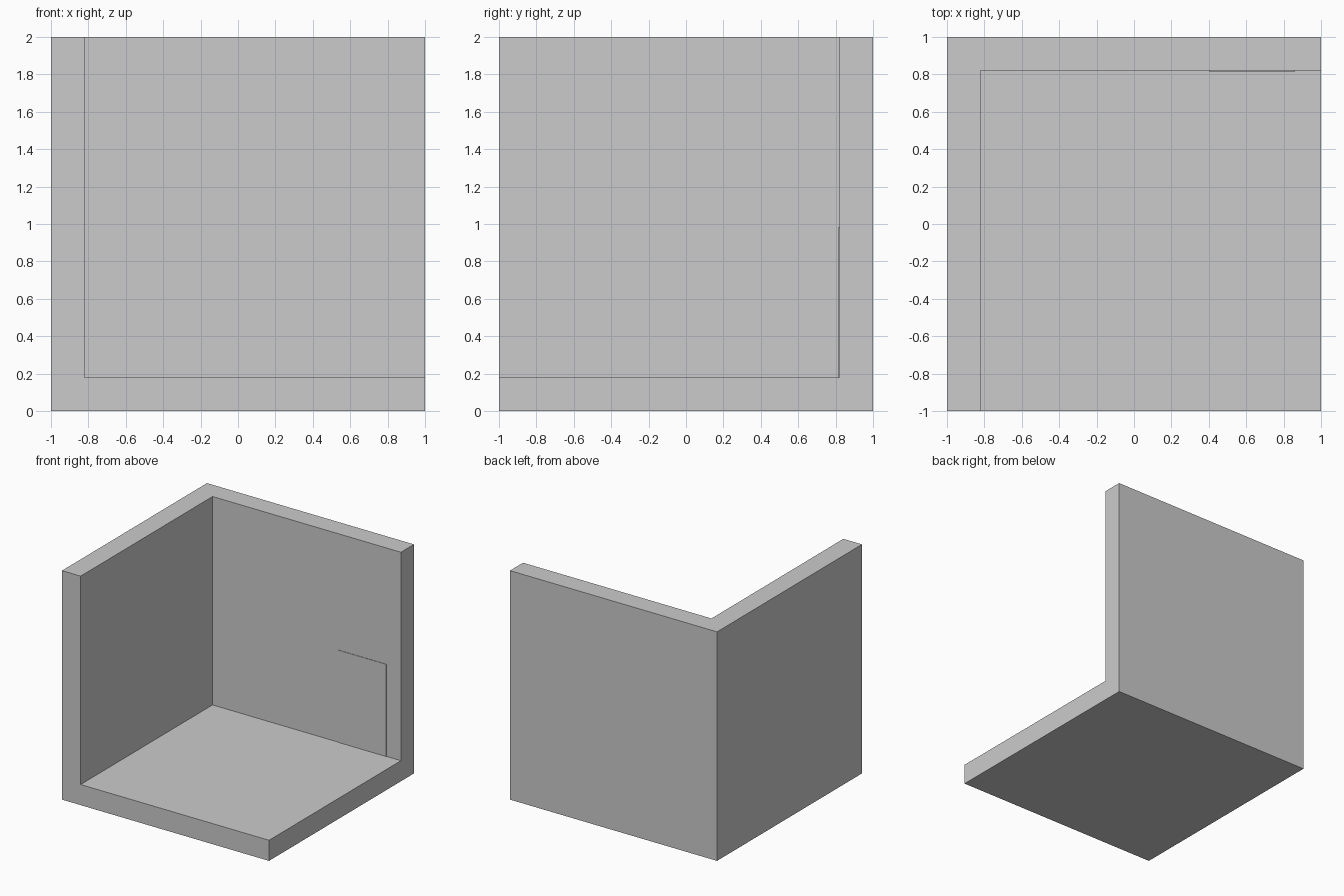
import bpy
import bmesh

if "Cube" in bpy.data.objects:
    bpy.data.objects.remove(bpy.data.objects["Cube"])

T = 0.18  # thickness of floor and walls

grey = bpy.data.materials.new("light_grey")
grey.diffuse_color = (0.6, 0.6, 0.6, 1)
grey.use_nodes = True
grey.node_tree.nodes["Principled BSDF"].inputs["Base Color"].default_value = grey.diffuse_color


def finish(name, bm):
    bmesh.ops.recalc_face_normals(bm, faces=bm.faces)
    mesh = bpy.data.meshes.new(name)
    bm.to_mesh(mesh)
    bm.free()
    mesh.materials.append(grey)
    obj = bpy.data.objects.new(name, mesh)
    bpy.context.collection.objects.link(obj)
    return obj


def box(name, lo, hi):
    bm = bmesh.new()
    bmesh.ops.create_cube(bm, size=1)
    for v in bm.verts:
        v.co = [lo[i] if v.co[i] < 0 else hi[i] for i in range(3)]
    return finish(name, bm)


# Room corner: a full cube with the open space cut out of it
room = box("room_corner", (-1, -1, 0), (1, 1, 2))
cutter = box("room_space_cutter", (-1 + T, -1.5, T), (1.5, 1 - T, 2.5))
cutter.hide_render = True
cutter.hide_set(True)
cut = room.modifiers.new("open_space", "BOOLEAN")
cut.operation = "DIFFERENCE"
cut.solver = "EXACT"
cut.object = cutter

# Door: thin plate on the back wall, standing on the floor
box("door", (0.40, 1 - T - 0.004, T), (0.86, 1 - T, 0.985))
